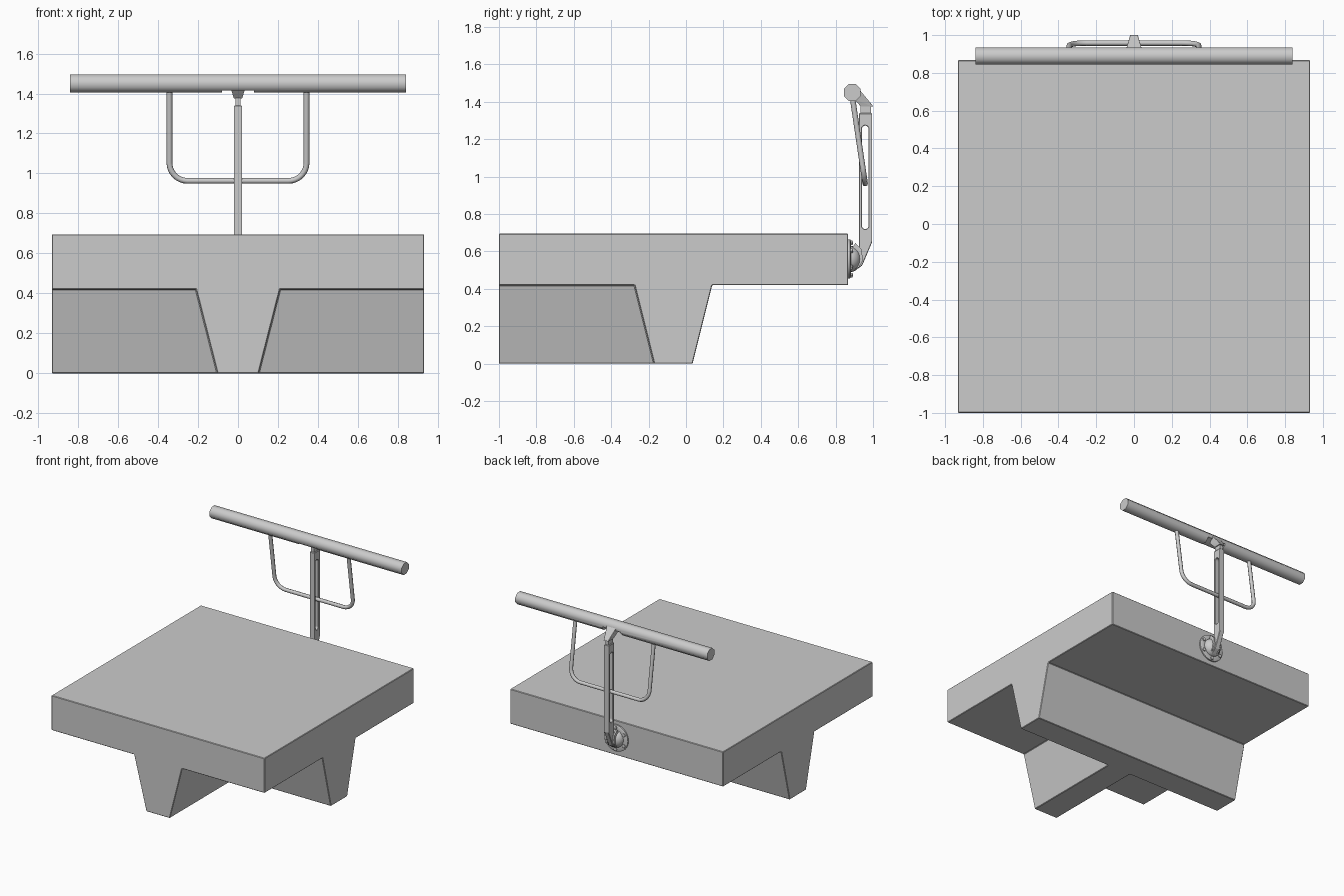
import bpy, bmesh
from math import sin, cos, pi, radians
from mathutils import Vector

if "Cube" in bpy.data.objects:
    bpy.data.objects.remove(bpy.data.objects["Cube"])


def make(name, bm):
    bmesh.ops.recalc_face_normals(bm, faces=bm.faces[:])
    me = bpy.data.meshes.new(name)
    bm.to_mesh(me)
    bm.free()
    ob = bpy.data.objects.new(name, me)
    bpy.context.collection.objects.link(ob)
    return ob


def select(ob):
    bpy.ops.object.select_all(action='DESELECT')
    ob.select_set(True)
    bpy.context.view_layer.objects.active = ob


def smooth(ob, angle=40):
    select(ob)
    bpy.ops.object.shade_smooth_by_angle(angle=radians(angle))


def prism(name, pts, axis, a, b):
    """Extrude a profile along x (points are y,z) or y (points are x,z)."""
    bm = bmesh.new()
    at = (lambda p, t: (t, p[0], p[1])) if axis == 'x' else (lambda p, t: (p[0], t, p[1]))
    face = bm.faces.new([bm.verts.new(at(p, a)) for p in pts])
    new = bmesh.ops.extrude_face_region(bm, geom=[face])['geom']
    vec = Vector((b - a, 0, 0)) if axis == 'x' else Vector((0, b - a, 0))
    bmesh.ops.translate(bm, vec=vec, verts=[v for v in new if isinstance(v, bmesh.types.BMVert)])
    return make(name, bm)


def boolean(ob, other, op):
    m = ob.modifiers.new(op, 'BOOLEAN')
    m.operation, m.solver, m.object = op, 'EXACT', other
    select(ob)
    bpy.ops.object.modifier_apply(modifier=m.name)
    bpy.data.objects.remove(other)


def bevel(ob, width):
    m = ob.modifiers.new('bevel', 'BEVEL')
    m.width, m.segments, m.limit_method = width, 1, 'ANGLE'
    select(ob)
    bpy.ops.object.modifier_apply(modifier=m.name)


def lathe_y(name, prof, x, z, n):
    """Revolve (radius, y) points round an axis parallel to y."""
    bm = bmesh.new()
    rings = [[bm.verts.new((x + r * cos(2 * pi * i / n), y, z + r * sin(2 * pi * i / n)))
              for i in range(n)] for r, y in prof]
    for p, q in zip(rings, rings[1:]):
        for i in range(n):
            bm.faces.new((p[i], p[(i + 1) % n], q[(i + 1) % n], q[i]))
    bm.faces.new(rings[0])
    bm.faces.new(rings[-1])
    return make(name, bm)


# slab with a front rib and a cross rib in a T layout
slab = prism('slab', [(-1, .695), (.867, .695), (.867, .42), (.14, .42), (.035, 0),
                      (-.17, 0), (-.275, .42), (-1, .42)], 'x', -.932, .932)
rib = prism('front_rib', [(-.21, .42), (-.21, .5), (.21, .5), (.21, .42), (.103, 0), (-.103, 0)],
            'y', -1, -.07)
boolean(slab, rib, 'UNION')
bevel(slab, .004)

# upright post, cranked at the foot, with a long slot
post = prism('post', [(.925, 1.34), (.995, 1.34), (.995, .65), (.942, .525), (.90, .495),
                      (.90, .57), (.925, .63)], 'x', -.02, .02)
arc = [(i * pi / 8) for i in range(9)]
slot = ([(.958 + .018 * cos(t), 1.255 + .018 * sin(t)) for t in arc] +
        [(.958 - .018 * cos(t), .738 - .018 * sin(t)) for t in arc])
boolean(post, prism('slot_cutter', slot, 'x', -.1, .1), 'DIFFERENCE')
bevel(post, .003)

# neck above the post
prism('neck', [(.932, 1.335), (.988, 1.335), (.988, 1.378), (.932, 1.378)], 'x', -.013, .013)

# mounting flange, hub and bolts
hz = .56
flange = lathe_y('flange', [(.105, .864), (.105, .877), (.098, .881), (.07, .881)], 0, hz, 32)
hub = lathe_y('hub', [(.07, .875), (.068, .893), (.058, .912), (.042, .925), (.03, .93)], 0, hz, 24)
smooth(flange)
smooth(hub)
for i in range(6):
    a = pi / 6 + i * pi / 3
    lathe_y('flange_bolt', [(.014, .878), (.014, .889), (.008, .892)],
            .086 * cos(a), hz + .086 * sin(a), 6)
# small side knuckles where the post meets the hub
for s in (-1, 1):
    prism('hub_lug', [(.89, .50), (.925, .515), (.945, .55), (.94, .61), (.905, .645), (.89, .62)],
          'x', s * .02, s * .032)

# eight-sided push bar, notched behind for the bracket
R = .0485
bar = prism('push_bar', [(.889 + R * cos(pi / 8 + i * pi / 4), 1.45 + R * sin(pi / 8 + i * pi / 4))
                         for i in range(8)], 'x', -.84, .84)
notch = prism('notch_cutter', [(.86, 1.39), (.96, 1.39), (.96, 1.44), (.922, 1.44), (.90, 1.418),
                               (.86, 1.418)], 'x', -.08, .08)
boolean(bar, notch, 'DIFFERENCE')
smooth(bar, 50)

# flared bracket between neck and bar
bm = bmesh.new()
for s in (-1, 1):
    for w, y, z in ((.02, .935, 1.374), (.02, 1.0, 1.374), (.02, .995, 1.384),
                    (.033, .90, 1.415), (.045, .915, 1.47), (.04, .93, 1.462)):
        bm.verts.new((s * w, y, z))
bmesh.ops.convex_hull(bm, input=bm.verts[:])
make('bar_bracket', bm)

# bent tube handle hanging from the bar
def lean(x, z):
    return (x, .958 - (z - .963) * .148, z)

X, Z, r = .343, .963, .09
corner = [(X - r + r * cos(-t * pi / 16), Z + r + r * sin(-t * pi / 16)) for t in range(9)]
right = [(X, 1.43)] + corner
path = right + [(-x, z) for x, z in reversed(right)]
cu = bpy.data.curves.new('loop_handle', 'CURVE')
cu.dimensions = '3D'
cu.bevel_depth, cu.bevel_resolution, cu.use_fill_caps = .0145, 2, True
sp = cu.splines.new('POLY')
sp.points.add(len(path) - 1)
for p, (x, z) in zip(sp.points, path):
    p.co = (*lean(x, z), 1)
handle = bpy.data.objects.new('loop_handle', cu)
bpy.context.collection.objects.link(handle)
select(handle)
bpy.ops.object.convert(target='MESH')
smooth(bpy.context.view_layer.objects.active, 50)
